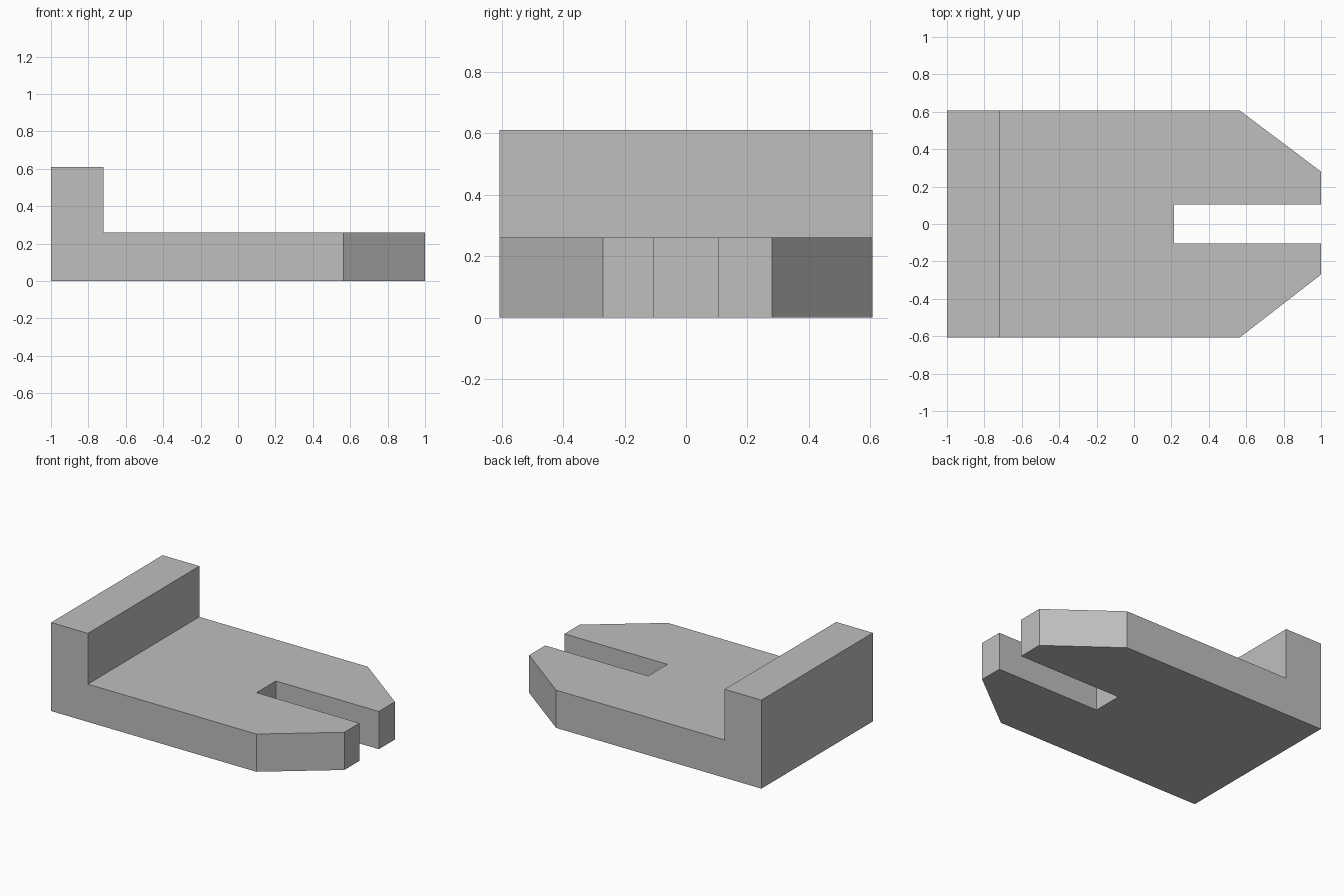
import bpy
import bmesh
from mathutils import Vector

cube = bpy.data.objects.get("Cube")
if cube:
    bpy.data.objects.remove(cube, do_unlink=True)

# Single grey material
grey = bpy.data.materials.new("plain grey")
grey.use_nodes = True
colour = (0.52, 0.52, 0.52, 1)
grey.diffuse_color = colour
grey.node_tree.nodes["Principled BSDF"].inputs["Base Color"].default_value = colour


def prism(name, points, direction):
    """Extrude a closed outline along a direction into a solid object."""
    bm = bmesh.new()
    face = bm.faces.new([bm.verts.new(p) for p in points])
    result = bmesh.ops.extrude_face_region(bm, geom=[face])
    moved = [v for v in result["geom"] if isinstance(v, bmesh.types.BMVert)]
    bmesh.ops.translate(bm, verts=moved, vec=Vector(direction))
    bmesh.ops.recalc_face_normals(bm, faces=bm.faces)
    mesh = bpy.data.meshes.new(name)
    bm.to_mesh(mesh)
    bm.free()
    mesh.materials.append(grey)
    obj = bpy.data.objects.new(name, mesh)
    bpy.context.collection.objects.link(obj)
    return obj


# Side profile: flat plate with an upright end wall
wall_x, plate_top, wall_top, half_width = -0.72, 0.26, 0.61, 0.607
profile = [(-1, 0), (1, 0), (1, plate_top), (wall_x, plate_top),
           (wall_x, wall_top), (-1, wall_top)]
bracket = prism("slotted_bracket",
                [(x, -half_width, z) for x, z in profile],
                (0, 2 * half_width, 0))

# Open slot through the tapered end
slot = prism("slot_cutter",
             [(0.215, -0.105, -0.1), (1.2, -0.105, -0.1),
              (1.2, 0.105, -0.1), (0.215, 0.105, -0.1)], (0, 0, 1))

# Slanted corners; each cutter continues the slanted line past the plate
cutters = [slot]
for side, tip in ((1, 0.28), (-1, -0.27)):
    start = Vector((0.565, side * half_width, -0.1))
    end = Vector((1, tip, -0.1))
    step = end - start
    corner = Vector((1.5, side * 1.2, -0.1))
    cutters.append(prism("corner_cutter", [start - step, end + step * 0.3, corner],
                         (0, 0, 1)))

# Apply the cuts and discard the cutters
bpy.context.view_layer.objects.active = bracket
for cutter in cutters:
    cutter.hide_render = True
    cut = bracket.modifiers.new("cut", "BOOLEAN")
    cut.operation = "DIFFERENCE"
    cut.solver = "EXACT"
    cut.object = cutter
    bpy.ops.object.modifier_apply(modifier=cut.name)
    bpy.data.objects.remove(cutter, do_unlink=True)
